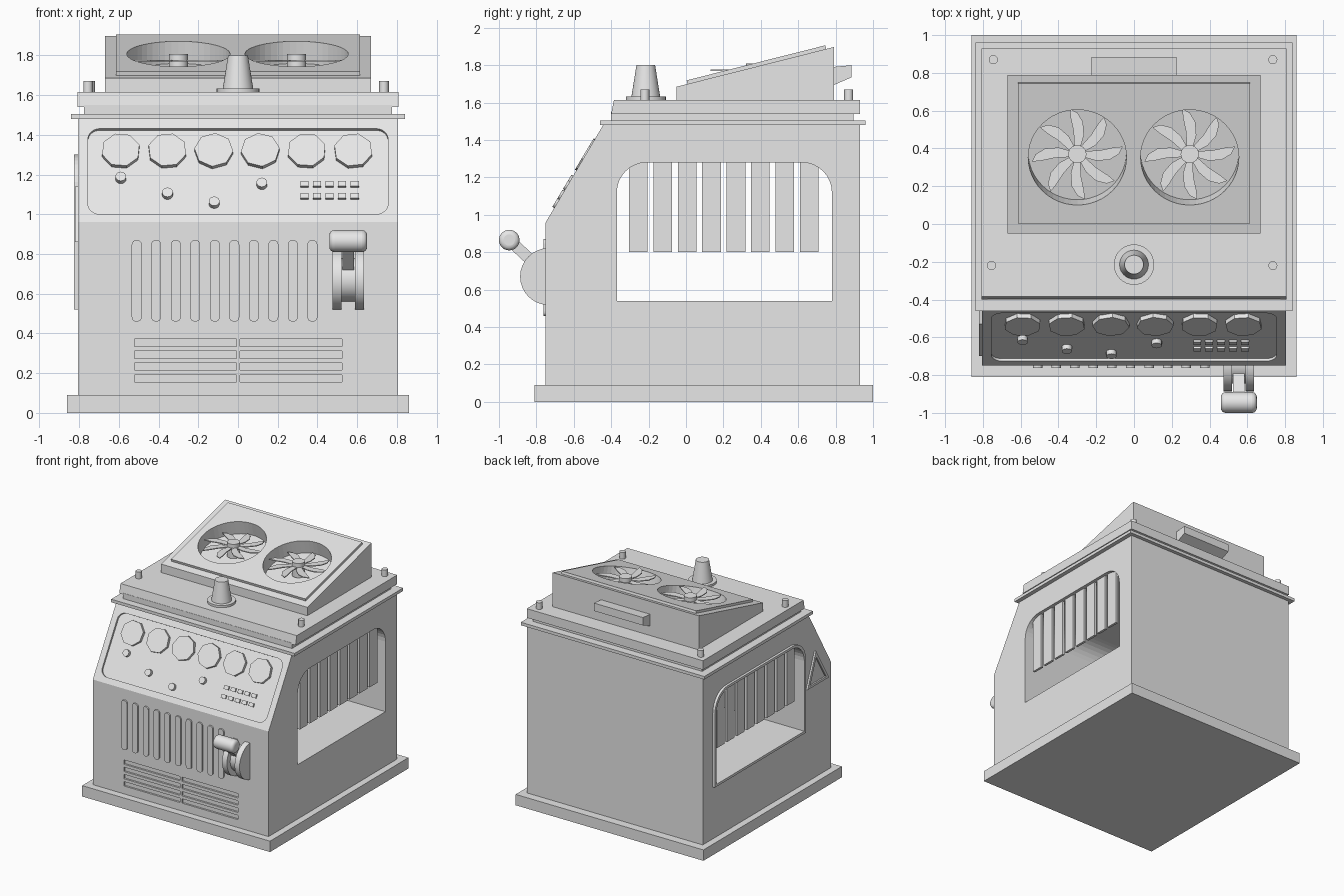
import bpy, bmesh, math
from mathutils import Matrix, Vector

if "Cube" in bpy.data.objects:
    bpy.data.objects.remove(bpy.data.objects["Cube"])

grey = bpy.data.materials.new("plain_grey")
grey.use_nodes = True
grey.diffuse_color = (0.8, 0.8, 0.8, 1)
grey.node_tree.nodes["Principled BSDF"].inputs["Base Color"].default_value = (0.8, 0.8, 0.8, 1)


# Work planes: local x and y lie in the plane, local z points outward
def plane(origin, x_axis, y_axis):
    x, y = Vector(x_axis).normalized(), Vector(y_axis).normalized()
    m = Matrix((x, y, x.cross(y))).transposed().to_4x4()
    m.translation = Vector(origin)
    return m


TOP = Matrix.Identity(4)
FRONT = plane((0, -0.75, 0), (1, 0, 0), (0, 0, 1))
SIDE = plane((0, 0, 0), (0, 1, 0), (0, 0, 1))
LOW, HIGH = Vector((0, -0.75, 0.96)), Vector((0, -0.44, 1.48))
SLOPE = plane(LOW, (1, 0, 0), HIGH - LOW)
RISE = (HIGH - LOW).length / (HIGH.z - LOW.z)
ROOF = plane((0, -0.05, 1.685), (1, 0, 0), (0, 0.84, 0.212))


def up_slope(z):
    return (z - LOW.z) * RISE


# Outlines
def ngon(cx, cy, r, n=32, turn=0.0):
    return [(cx + r * math.cos(turn + math.tau * i / n),
             cy + r * math.sin(turn + math.tau * i / n)) for i in range(n)]


def rect(x0, y0, x1, y1, bottom=0.0, top=0.0, seg=8):
    pts = []
    corners = ((x1, y0, -1, 1, bottom), (x1, y1, -1, -1, top),
               (x0, y1, 1, -1, top), (x0, y0, 1, 1, bottom))
    for k, (x, y, sx, sy, r) in enumerate(corners):
        for i in range(seg + 1 if r else 1):
            a = math.pi / 2 * (k - 1 + i / seg)
            pts.append((x + sx * r + r * math.cos(a), y + sy * r + r * math.sin(a)) if r else (x, y))
    return pts


# Solid between two heights over an outline, optionally tapering about a centre
def prism(name, pts, z0, z1, frame=TOP, taper=1.0, centre=(0, 0), smooth=False):
    bm = bmesh.new()
    low = [bm.verts.new((x, y, z0)) for x, y in pts]
    cx, cy = centre
    high = [bm.verts.new((cx + (x - cx) * taper, cy + (y - cy) * taper, z1)) for x, y in pts]
    bm.faces.new(low[::-1])
    bm.faces.new(high)
    for i in range(len(pts)):
        j = (i + 1) % len(pts)
        bm.faces.new((low[i], low[j], high[j], high[i]))
    bmesh.ops.recalc_face_normals(bm, faces=bm.faces)
    bm.transform(frame)
    mesh = bpy.data.meshes.new(name)
    bm.to_mesh(mesh)
    bm.free()
    mesh.materials.append(grey)
    ob = bpy.data.objects.new(name, mesh)
    bpy.context.collection.objects.link(ob)
    if smooth:
        bpy.ops.object.select_all(action='DESELECT')
        ob.select_set(True)
        bpy.context.view_layer.objects.active = ob
        bpy.ops.object.shade_smooth_by_angle(angle=math.radians(35))
    return ob


def cut(target, cutter):
    mod = target.modifiers.new(cutter.name, 'BOOLEAN')
    mod.operation, mod.solver, mod.object = 'DIFFERENCE', 'EXACT', cutter
    cutter.hide_render = True
    cutter.hide_viewport = True
    cutter.display_type = 'WIRE'


# Base and cabinet with its sloping front
prism("base", rect(-0.86, -0.81, 0.86, 1.0), 0, 0.09)
body = prism("cabinet", [(-0.75, 0.08), (0.93, 0.08), (0.93, 1.485), (-0.44, 1.485), (-0.75, 0.96)],
             -0.805, 0.805, SIDE)
window = rect(-0.37, 0.54, 0.78, 1.28, 0, 0.16)
cut(body, prism("window_cutter", window, -1, 1, SIDE))
cut(body, prism("panel_cutter", rect(-0.755, up_slope(1.0), 0.755, up_slope(1.43), 0.06, 0.06),
                -0.015, 0.1, SLOPE))

# Lower front vents
for row in range(4):
    z = 0.173 + 0.06 * row
    for side, x in (("right", -0.52), ("left", 0.01)):
        cut(body, prism(f"vent_cutter_{side}_{row}", rect(x, z - 0.018, x + 0.513, z + 0.018),
                        -0.015, 0.1, FRONT))

# Raised vertical ribs
for i in range(10):
    x = -0.51 + 0.0983 * i
    prism(f"front_rib_{i}", rect(x - 0.025, 0.46, x + 0.025, 0.87, 0.022, 0.022, 4), -0.01, 0.012, FRONT)

# Slats hanging in both window openings
for i in range(8):
    y = -0.305 + 0.1305 * i
    for side, x in (("left", 0.76), ("right", -0.78)):
        prism(f"window_slat_{side}_{i}", rect(y, 0.80, y + 0.1, 1.29), x, x + 0.02, SIDE)

# Window trim and triangular trim on one side
trim = prism("window_trim", rect(-0.39, 0.52, 0.80, 1.30, 0, 0.17), -0.825, -0.80, SIDE)
cut(trim, prism("trim_cutter", window, -1, 1, SIDE))
triangle = [(-0.70, 0.86), (-0.42, 0.86), (-0.53, 1.14)]
sign = prism("triangle_trim", triangle, -0.82, -0.80, SIDE)
mid = Vector((-0.55, 0.94))
inner = [tuple(mid + (Vector(p) - mid) * 0.75) for p in triangle]
cut(sign, prism("triangle_cutter", inner, -1, -0.808, SIDE))

# Control panel: dials, small knobs and push buttons
for i in range(6):
    x = -0.59 + 0.234 * i
    prism(f"dial_{i}", ngon(x, up_slope(1.32), 0.098, 8, 0.2 * i + 0.3), -0.02, 0.01, SLOPE)
for i, (x, z) in enumerate(((-0.59, 1.185), (-0.355, 1.105), (-0.12, 1.06), (0.12, 1.155))):
    prism(f"small_knob_{i}", ngon(x, up_slope(z), 0.027, 16), -0.02, 0.012, SLOPE, smooth=True)
for i in range(5):
    for z in (1.095, 1.155):
        x, v = 0.335 + 0.063 * i, up_slope(z)
        prism(f"push_button_{i}", rect(x - 0.021, v - 0.015, x + 0.021, v + 0.015), -0.02, -0.002, SLOPE)

# Lever: wheels, drum, rod and rounded grip
for side, x in (("left", 0.59), ("right", 0.475)):
    prism(f"lever_wheel_{side}", ngon(-0.735, 0.67, 0.152), x, x + 0.045, SIDE, smooth=True)
prism("lever_drum", ngon(-0.735, 0.67, 0.11), 0.515, 0.595, SIDE, smooth=True)
hub, grip = Vector((-0.735, 0.67)), Vector((-0.945, 0.865))
across = (grip - hub).normalized().orthogonal() * 0.03
prism("lever_rod", [tuple(p) for p in (hub - across, grip - across, grip + across, hub + across)],
      0.525, 0.585, SIDE)
handle = prism("lever_grip", ngon(grip.x, grip.y, 0.055), 0.46, 0.65, SIDE, smooth=True)
bevel = handle.modifiers.new("round_ends", 'BEVEL')
bevel.width, bevel.segments, bevel.limit_method = 0.025, 4, 'ANGLE'

# Stepped lid
prism("lid_lip", rect(-0.84, -0.46, 0.84, 0.96), 1.48, 1.505)
prism("lid_neck", rect(-0.775, -0.40, 0.775, 0.895), 1.50, 1.55)
prism("lid", [(-0.40, 1.54), (0.93, 1.54), (0.93, 1.615), (-0.385, 1.615)], -0.807, 0.807, SIDE)
for i, (x, y) in enumerate(((-0.745, 0.87), (0.735, 0.87), (-0.755, -0.22), (0.735, -0.22))):
    prism(f"bolt_{i}", ngon(x, y, 0.024, 12), 1.61, 1.67, smooth=True)

# Tapered stopper on the lid
prism("stopper_flange", ngon(0, -0.215, 0.107), 1.61, 1.633, smooth=True)
prism("stopper", ngon(0, -0.215, 0.077), 1.63, 1.80, taper=0.65, centre=(0, -0.215), smooth=True)

# Sloping fan housing with its cover plate
housing = prism("fan_housing", [(-0.05, 1.61), (0.79, 1.61), (0.79, 1.897), (-0.05, 1.685)],
                -0.67, 0.67, SIDE)
cover = prism("fan_cover", rect(-0.615, 0.06, 0.615, 0.825), -0.01, 0.02, ROOF)
prism("rear_box", [(0.78, 1.69), (0.885, 1.735), (0.885, 1.80), (0.78, 1.79)], -0.225, 0.225, SIDE)

# Fans lying level inside round wells
blade = [(0.03, -0.015), (0.10, -0.035), (0.17, -0.03), (0.22, 0.0), (0.24, 0.04),
         (0.19, 0.035), (0.12, 0.02), (0.03, 0.015)]
for side, x in (("right", -0.30), ("left", 0.295)):
    well = prism(f"fan_well_cutter_{side}", ngon(x, 0.42, 0.26, 48), -0.095, 0.2, ROOF)
    cut(housing, well)
    cut(cover, well)
    prism(f"fan_hub_{side}", ngon(x, 0.37, 0.048, 24), 1.69, 1.808, smooth=True)
    for i in range(8):
        spin = Matrix.Translation((x, 0.37, 0)) @ Matrix.Rotation(math.tau * i / 8, 4, 'Z')
        prism(f"fan_blade_{side}_{i}", blade, 1.769, 1.776, spin)
